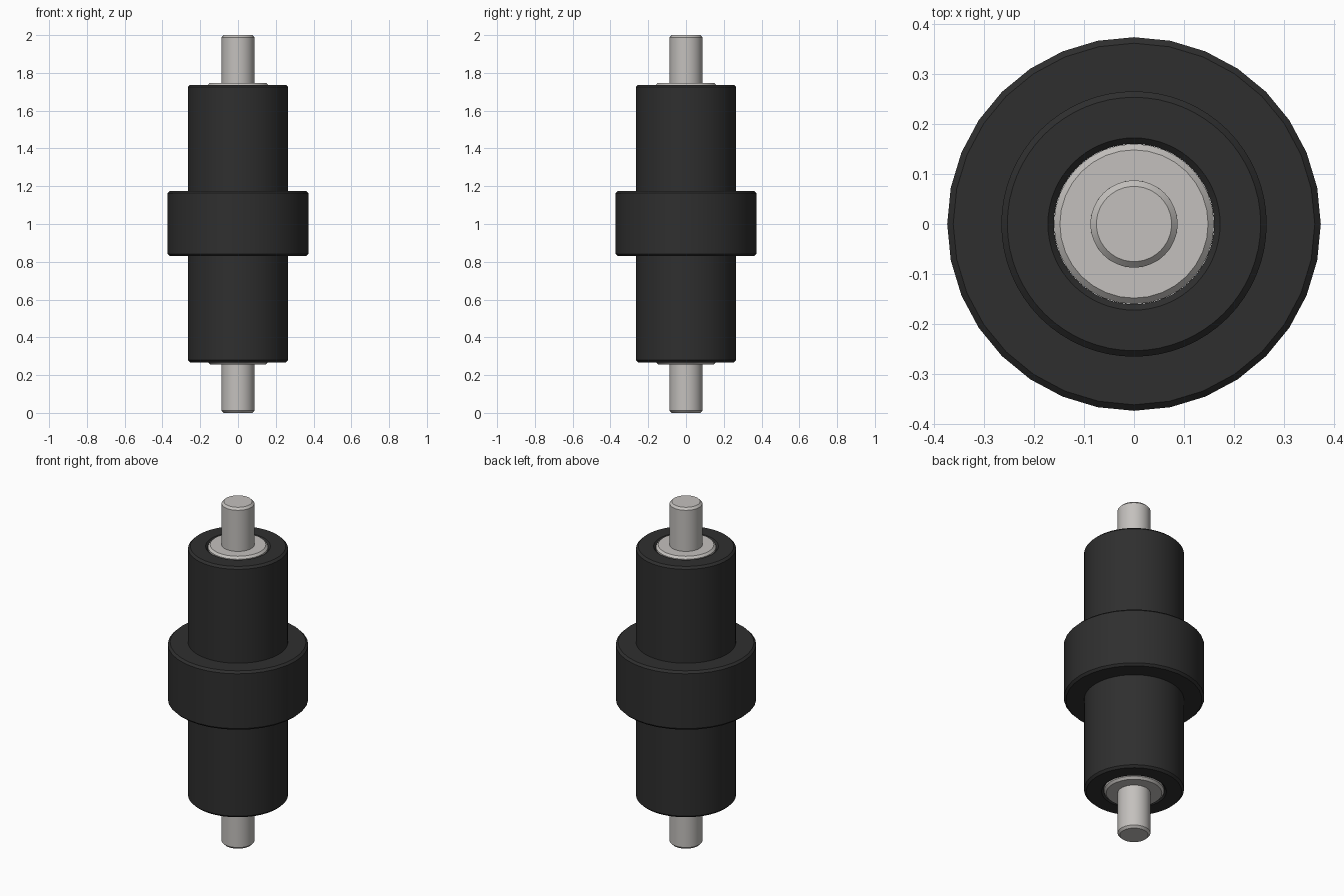
import bpy
import bmesh
import math

cube = bpy.data.objects.get("Cube")
if cube:
    bpy.data.objects.remove(cube, do_unlink=True)


def material(name, colour):
    mat = bpy.data.materials.new(name)
    mat.use_nodes = True
    mat.diffuse_color = colour
    mat.node_tree.nodes["Principled BSDF"].inputs["Base Color"].default_value = colour
    return mat


def turned_part(name, outer, inner, bottom, top, sides, mat, chamfer=0.012):
    """Chamfered cylinder or tube turned about z; inner = 0 makes it solid."""
    c = chamfer
    profile = [(outer - c, bottom), (outer, bottom + c), (outer, top - c), (outer - c, top)]
    if inner:
        profile += [(inner + c, top), (inner, top - c), (inner, bottom + c), (inner + c, bottom)]
    bm = bmesh.new()
    rings = []
    for r, z in profile:
        angles = [math.tau * i / sides for i in range(sides)]
        rings.append([bm.verts.new((r * math.cos(a), r * math.sin(a), z)) for a in angles])
    pairs = list(zip(rings, rings[1:]))
    if inner:
        pairs.append((rings[-1], rings[0]))
    else:
        bm.faces.new(rings[0])
        bm.faces.new(rings[-1])
    for low, high in pairs:
        for i in range(sides):
            j = (i + 1) % sides
            bm.faces.new((low[i], low[j], high[j], high[i]))
    bmesh.ops.recalc_face_normals(bm, faces=bm.faces)
    mesh = bpy.data.meshes.new(name)
    bm.to_mesh(mesh)
    bm.free()
    mesh.materials.append(mat)
    obj = bpy.data.objects.new(name, mesh)
    bpy.context.collection.objects.link(obj)
    bpy.ops.object.select_all(action="DESELECT")
    obj.select_set(True)
    bpy.context.view_layer.objects.active = obj
    bpy.ops.object.shade_smooth_by_angle(angle=math.radians(30))
    return obj


rubber = material("black rubber", (0.028, 0.028, 0.028, 1))
steel = material("brushed steel", (0.55, 0.53, 0.51, 1))

# Rubber sleeve and the thick collar around its middle
turned_part("sleeve", 0.265, 0.16, 0.267, 1.737, 64, rubber)
turned_part("collar", 0.373, 0.25, 0.83, 1.175, 32, rubber)

# Steel core inside the sleeve, and the shaft running through it
turned_part("core_bushing", 0.16, 0.075, 0.257, 1.747, 32, steel)
turned_part("shaft", 0.087, 0, 0, 2, 48, steel)
